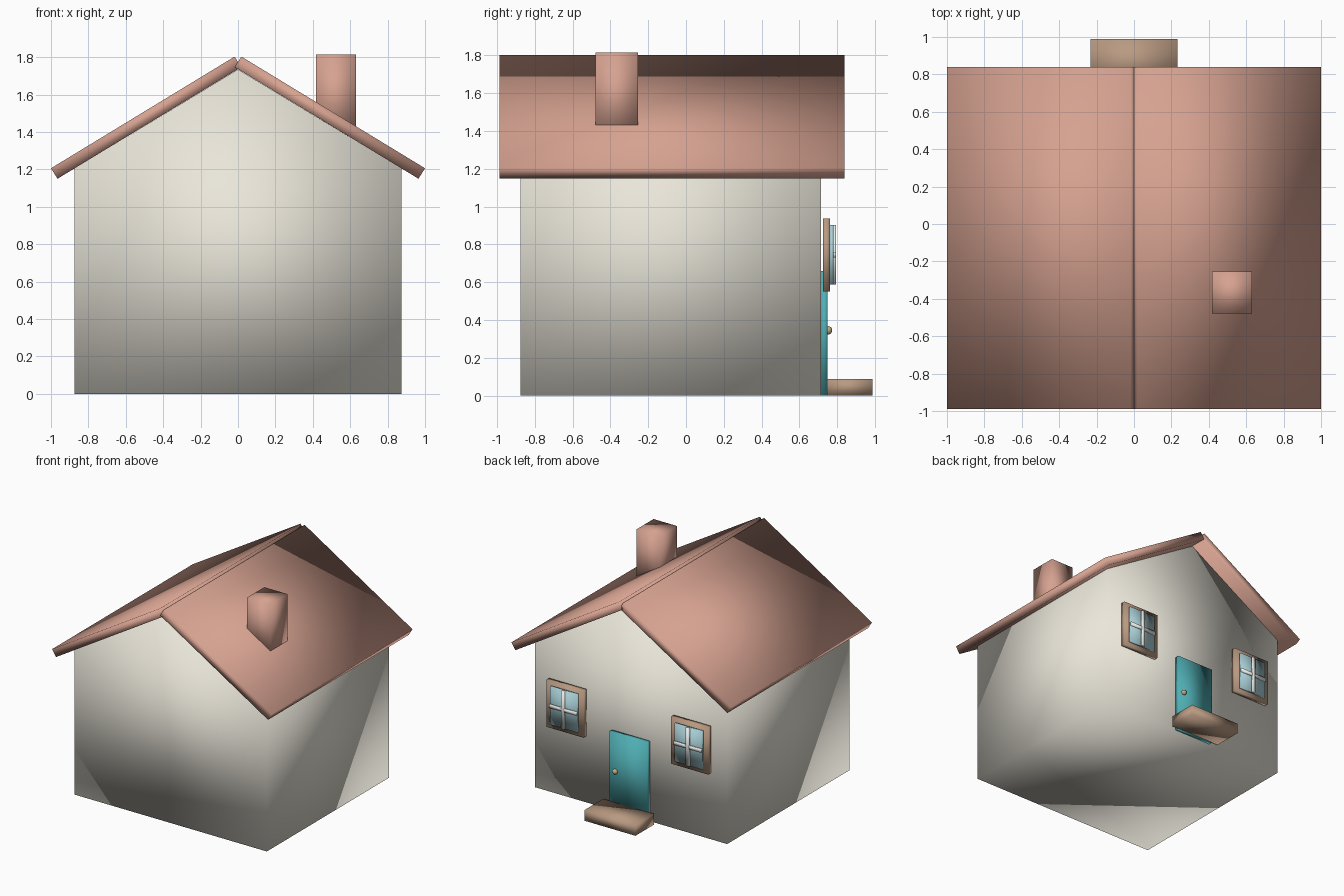
import bpy, bmesh

if "Cube" in bpy.data.objects:
    bpy.data.objects.remove(bpy.data.objects["Cube"])


def material(name, rgb):
    m = bpy.data.materials.new(name)
    m.diffuse_color = (*rgb, 1)
    m.use_nodes = True
    m.node_tree.nodes["Principled BSDF"].inputs["Base Color"].default_value = m.diffuse_color
    return m


PLASTER = material("plaster", (0.82, 0.79, 0.70))
TILE = material("tile", (0.67, 0.36, 0.28))
WOOD = material("wood", (0.48, 0.32, 0.22))
TEAL = material("teal_paint", (0.08, 0.43, 0.46))
GLASS = material("glass", (0.39, 0.62, 0.67))
WHITE = material("white_paint", (0.85, 0.85, 0.82))
BRASS = material("brass", (0.55, 0.42, 0.22))


def finish(bm, name, mat):
    bmesh.ops.recalc_face_normals(bm, faces=bm.faces)
    for f in bm.faces:
        f.smooth = True
    me = bpy.data.meshes.new(name)
    bm.to_mesh(me)
    bm.free()
    me.materials.append(mat)
    ob = bpy.data.objects.new(name, me)
    bpy.context.collection.objects.link(ob)
    return ob


def prism(name, profile, y0, y1, mat):
    """Extrude an (x, z) outline from y0 to y1."""
    bm = bmesh.new()
    face = bm.faces.new([bm.verts.new((x, y0, z)) for x, z in profile])
    ext = bmesh.ops.extrude_face_region(bm, geom=[face])["geom"]
    verts = [v for v in ext if isinstance(v, bmesh.types.BMVert)]
    bmesh.ops.translate(bm, verts=verts, vec=(0, y1 - y0, 0))
    return finish(bm, name, mat)


def box(name, x0, x1, y0, y1, z0, z1, mat):
    return prism(name, [(x0, z0), (x1, z0), (x1, z1), (x0, z1)], y0, y1, mat)


# Walls with gabled ends
prism("walls", [(-0.875, 0), (0.875, 0), (0.875, 1.205), (0, 1.735), (-0.875, 1.205)],
      -0.875, 0.715, PLASTER)

# Two sloping roof slabs
slab = [(0.018, 1.803), (-0.017, 1.747), (0.965, 1.15), (1.0, 1.206)]
for side, s in (("right", 1), ("left", -1)):
    prism("roof_" + side, [(s * x, z) for x, z in slab], -0.988, 0.84, TILE)

# Chimney, sunk into the roof
box("chimney", 0.418, 0.63, -0.478, -0.255, 1.36, 1.815, TILE)

# Door, doorknob and step on the back wall
box("door", -0.172, 0.172, 0.715, 0.75, 0, 0.66, TEAL)
bm = bmesh.new()
bmesh.ops.create_uvsphere(bm, u_segments=16, v_segments=10, radius=0.022)
bmesh.ops.translate(bm, verts=bm.verts, vec=(0.118, 0.752, 0.345))
finish(bm, "doorknob", BRASS)
box("step", -0.232, 0.232, 0.745, 0.988, 0, 0.088, WOOD)

# Windows: frame board, pane and crossed glazing bars
for side, cx in (("right", 0.567), ("left", -0.567)):
    cz = 0.745
    box("window_frame_" + side, cx - 0.17, cx + 0.17, 0.725, 0.763, cz - 0.193, cz + 0.193, WOOD)
    box("window_pane_" + side, cx - 0.125, cx + 0.125, 0.763, 0.78, cz - 0.157, cz + 0.157, GLASS)
    box("window_bar_upright_" + side, cx - 0.014, cx + 0.014, 0.777, 0.795,
        cz - 0.157, cz + 0.157, WHITE)
    box("window_bar_cross_" + side, cx - 0.125, cx + 0.125, 0.777, 0.793,
        cz - 0.014, cz + 0.014, WHITE)
